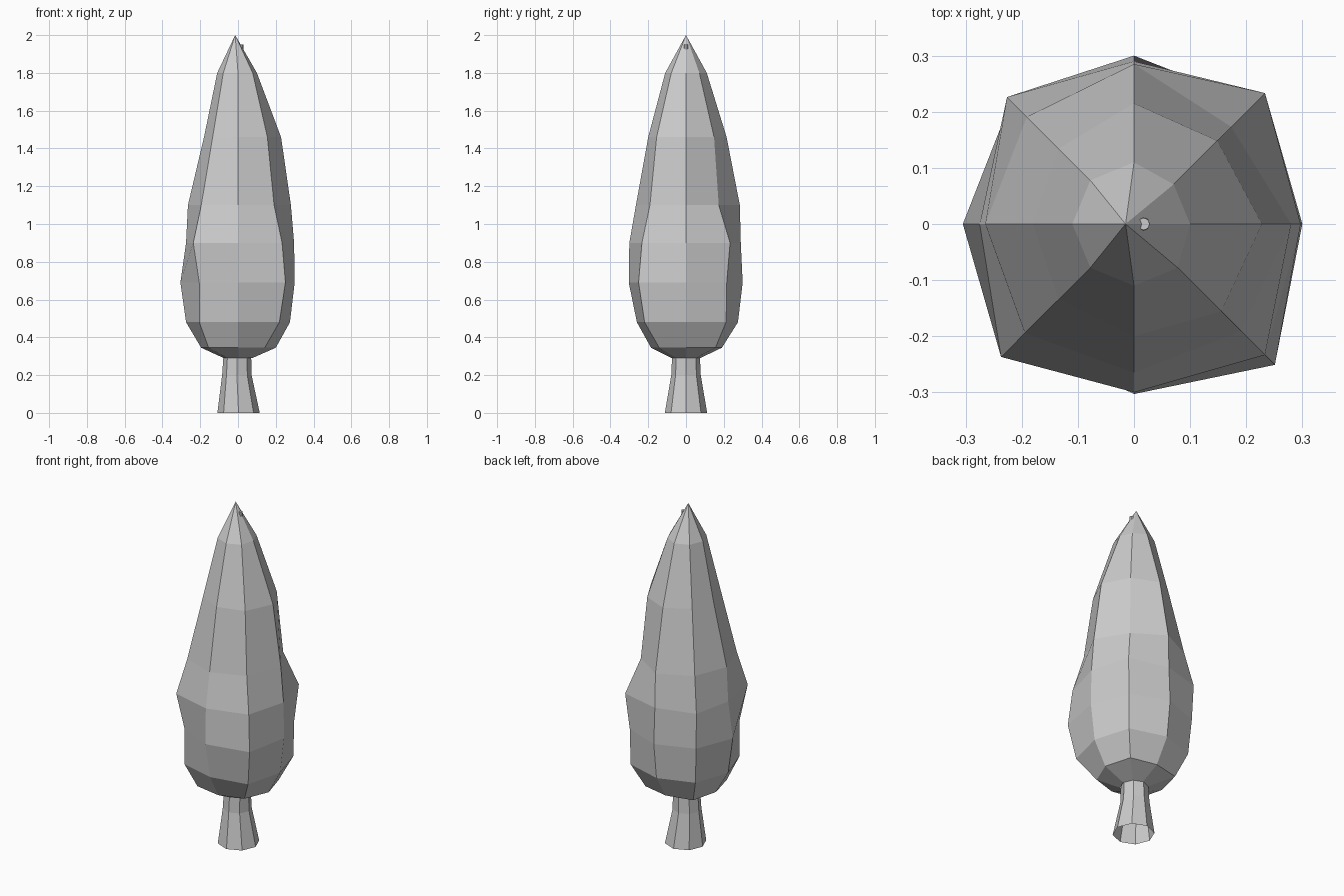
import bpy, bmesh, math

if "Cube" in bpy.data.objects:
    bpy.data.objects.remove(bpy.data.objects["Cube"])


def loft(name, rings, tip=None):
    """Skin eight-sided rings given as (z, centre x, eight radii)."""
    bm = bmesh.new()
    loops = []
    for z, cx, radii in rings:
        loops.append([bm.verts.new((cx + r * math.cos(i * math.pi / 4),
                                    r * math.sin(i * math.pi / 4), z))
                      for i, r in enumerate(radii)])
    for a, b in zip(loops, loops[1:]):
        for i in range(8):
            j = (i + 1) % 8
            bm.faces.new((a[i], a[j], b[j], b[i]))
    if tip:
        t = bm.verts.new(tip)
        for i in range(8):
            bm.faces.new((loops[-1][i], loops[-1][(i + 1) % 8], t))
    else:
        bm.faces.new(loops[-1])
    mesh = bpy.data.meshes.new(name)
    bm.to_mesh(mesh)
    bm.free()
    ob = bpy.data.objects.new(name, mesh)
    bpy.context.collection.objects.link(ob)
    return ob


# Flared trunk, tapering up through the crown until its end just shows
loft("trunk", [(z, cx, [r] * 8) for z, cx, r in [
    (0.0, 0.003, 0.112), (0.2, -0.006, 0.078),
    (0.29, -0.004, 0.074), (1.95, 0.017, 0.011)]])

# Irregular crown: radii run anticlockwise from +x
loft("foliage", [
    (0.29, 0, [0.075] * 8),
    (0.345, 0, [.20, .22, .19, .22, .195, .22, .185, .20]),
    (0.48, 0, [.275, .30, .275, .29, .275, .29, .26, .31]),
    (0.69, 0, [.30, .305, .30, .31, .305, .29, .303, .355]),
    (0.90, 0, [.297, .33, .29, .32, .275, .335, .30, .33]),
    (1.10, 0, [.28, .245, .285, .27, .265, .275, .265, .27]),
    (1.46, 0, [.228, .21, .215, .19, .18, .19, .20, .22]),
    (1.80, 0, [.10, .10, .11, .11, .11, .11, .11, .11]),
], tip=(-0.015, 0, 2.0))
